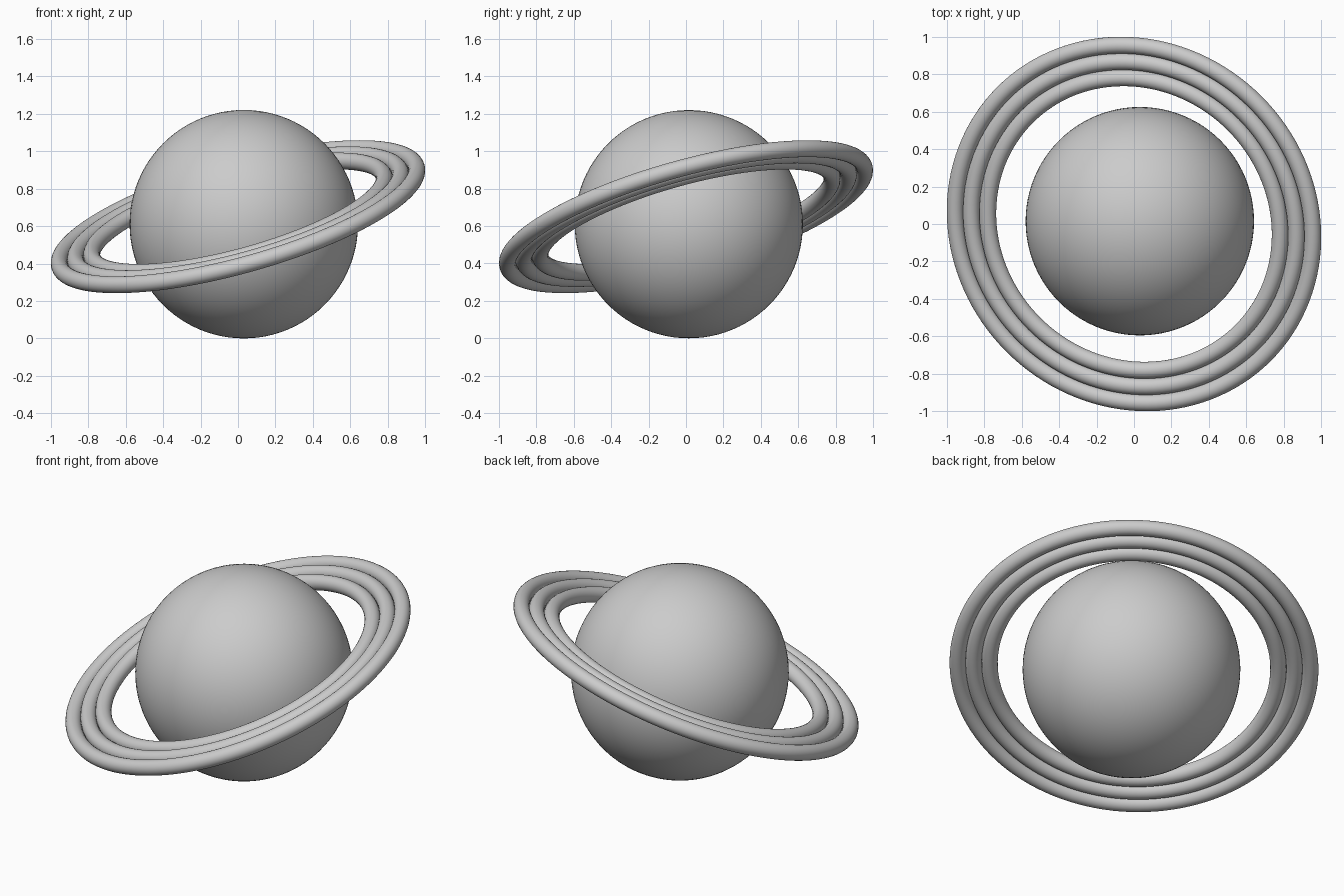
import bpy
from math import radians
from mathutils import Vector

if "Cube" in bpy.data.objects:
    bpy.data.objects.remove(bpy.data.objects["Cube"])

# Planet body
bpy.ops.mesh.primitive_uv_sphere_add(segments=96, ring_count=48, radius=0.61,
                                     location=(0.031, 0.015, 0.61))
planet = bpy.context.object
planet.name = "planet_ball"
bpy.ops.object.shade_smooth_by_angle(angle=radians(40))

# Three touching round rings sharing one tilted plane
tilt = Vector((-0.26, -0.26, 0.93)).to_track_quat('Z', 'Y').to_euler()
TUBE = 0.045
for name, radius in (("inner_ring", 0.809), ("middle_ring", 0.899), ("outer_ring", 0.989)):
    bpy.ops.mesh.primitive_torus_add(major_radius=radius, minor_radius=TUBE,
                                     major_segments=128, minor_segments=24,
                                     location=(0, 0, 0.65), rotation=tilt)
    ring = bpy.context.object
    ring.name = name
    bpy.ops.object.shade_smooth_by_angle(angle=radians(40))
